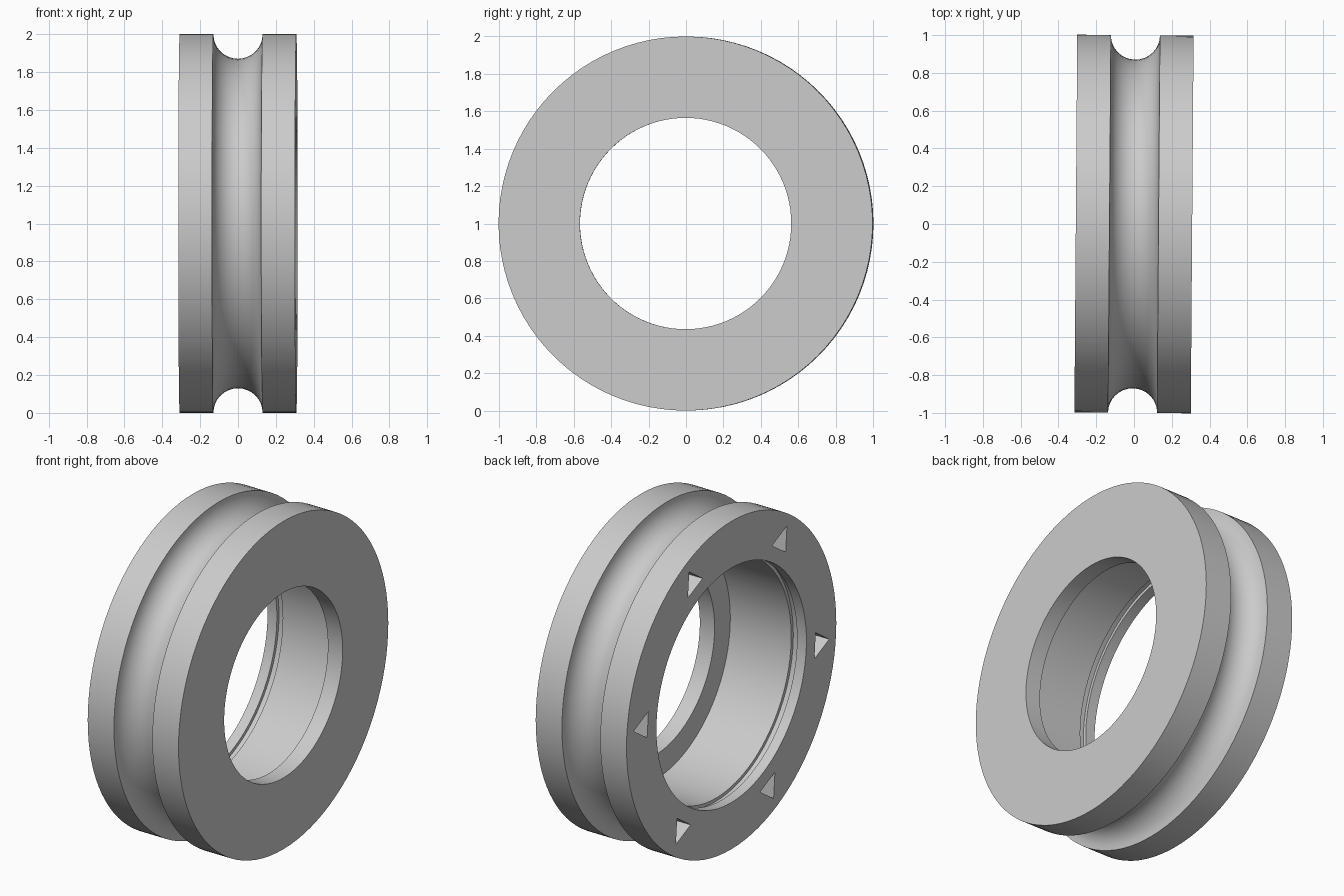
import bpy
import bmesh
from math import sin, cos, pi, radians
from mathutils import Matrix, Vector

cube = bpy.data.objects.get("Cube")
if cube:
    bpy.data.objects.remove(cube, do_unlink=True)

HALF = 0.308        # half of the wheel's width
GROOVE = 0.13       # rope groove radius
BORE = 0.715        # wide bore
LIP = 0.565         # hole through the retaining lip
SEGMENTS = 96
PLACE = Matrix.Translation((0, 0, 1)) @ Matrix.Rotation(-0.0075, 4, "Z")

grey = bpy.data.materials.new("plain grey")
grey.use_nodes = True
colour = (0.6, 0.6, 0.6, 1)
grey.diffuse_color = colour
grey.node_tree.nodes["Principled BSDF"].inputs["Base Color"].default_value = colour


def make_object(name, bm):
    bmesh.ops.recalc_face_normals(bm, faces=bm.faces)
    mesh = bpy.data.meshes.new(name)
    bm.to_mesh(mesh)
    bm.free()
    mesh.materials.append(grey)
    obj = bpy.data.objects.new(name, mesh)
    obj.matrix_world = PLACE
    bpy.context.collection.objects.link(obj)
    return obj


# Cross-section as (x, radius): rim with half-round groove, then the stepped bore
profile = [(-HALF, 1)]
for i in range(17):
    a = pi * i / 16
    profile.append((-GROOVE * cos(a), 1 - GROOVE * sin(a)))
profile += [(HALF, 1), (HALF, LIP), (HALF - 0.1, LIP), (HALF - 0.1, BORE)]
# Retaining ring slot near the open side
profile += [(-0.205, BORE), (-0.205, BORE + 0.02),
            (-0.245, BORE + 0.02), (-0.245, BORE), (-HALF, BORE)]

# Wheel: the section turned about the x axis
bm = bmesh.new()
rings = []
for s in range(SEGMENTS):
    t = 2 * pi * s / SEGMENTS
    rings.append([bm.verts.new((x, r * cos(t), r * sin(t))) for x, r in profile])
for s in range(SEGMENTS):
    a, b = rings[s], rings[(s + 1) % SEGMENTS]
    for i in range(len(profile)):
        j = (i + 1) % len(profile)
        bm.faces.new((a[i], a[j], b[j], b[i]))
wheel = make_object("grooved_wheel", bm)

# Six triangular pockets in the open side, each pointing outwards
bm = bmesh.new()
for k in range(6):
    t = radians(4.5 + 60 * k)
    centre = Vector((0, 0.845 * cos(t), 0.845 * sin(t)))
    corners = []
    for c in range(3):
        u = t + 2 * pi * c / 3
        corners.append(centre + 0.09 * Vector((0, cos(u), sin(u))))
    outer, inner = [[bm.verts.new(p + Vector((x, 0, 0))) for p in corners]
                    for x in (-HALF - 0.1, -HALF + 0.1)]
    bm.faces.new(outer)
    bm.faces.new(inner[::-1])
    for c in range(3):
        d = (c + 1) % 3
        bm.faces.new((outer[c], inner[c], inner[d], outer[d]))
cutter = make_object("pocket_cutter", bm)
cutter.hide_render = True

cut = wheel.modifiers.new("pockets", "BOOLEAN")
cut.operation = "DIFFERENCE"
cut.solver = "EXACT"
cut.object = cutter

bpy.ops.object.select_all(action="DESELECT")
wheel.select_set(True)
bpy.context.view_layer.objects.active = wheel
bpy.ops.object.modifier_apply(modifier=cut.name)
bpy.data.objects.remove(cutter, do_unlink=True)
bpy.ops.object.shade_smooth_by_angle(angle=radians(30))
